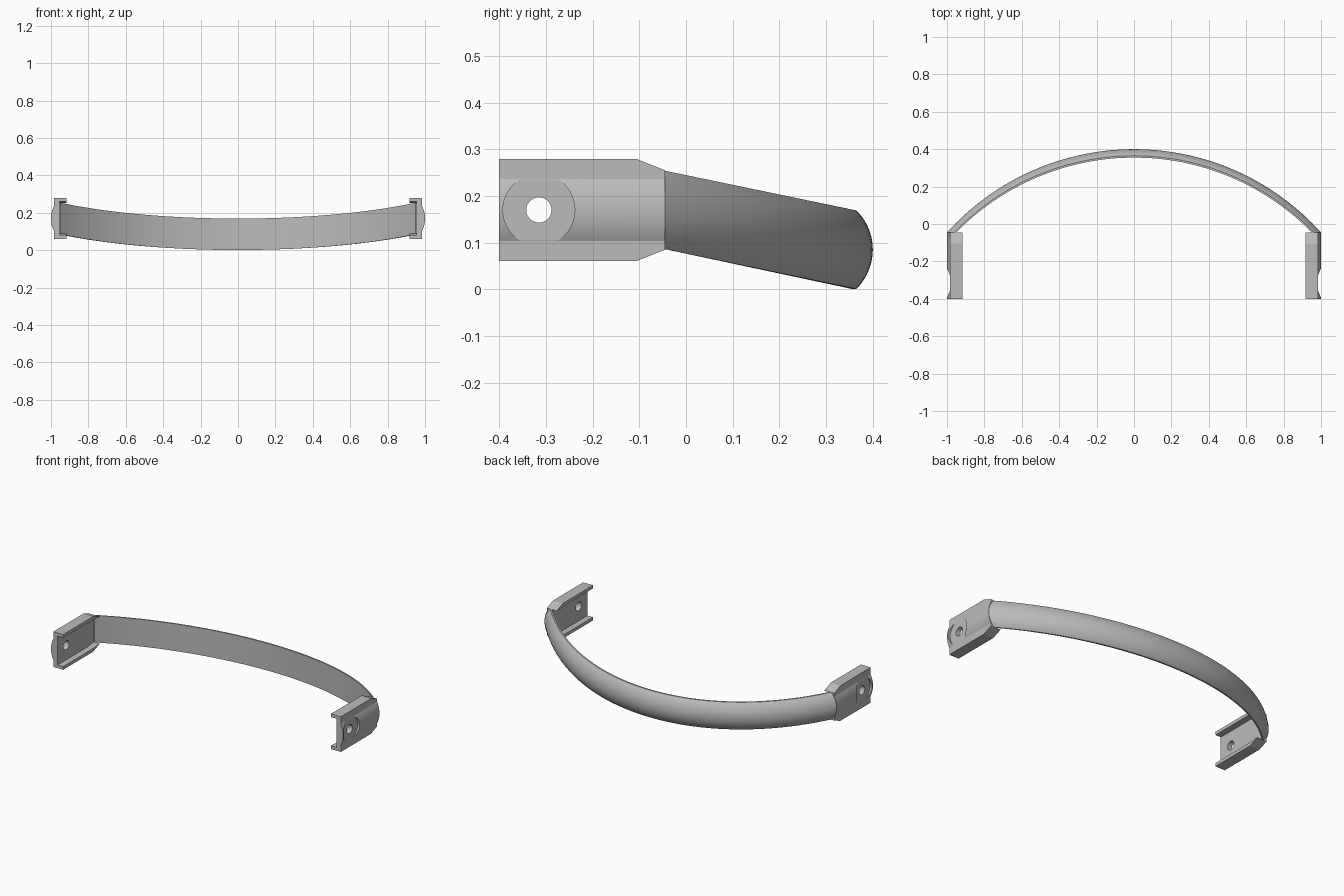
import bpy, bmesh, math

cube = bpy.data.objects.get("Cube")
if cube:
    bpy.data.objects.remove(cube, do_unlink=True)

grey = bpy.data.materials.new("plain grey")
grey.use_nodes = True
grey.diffuse_color = (0.5, 0.5, 0.5, 1)
grey.node_tree.nodes["Principled BSDF"].inputs["Base Color"].default_value = (0.5, 0.5, 0.5, 1)

MID = 0.17     # height of the bracket axis
END = -0.045   # where brackets meet the band


def loft(name, rings):
    """Closed solid through a list of equal-length point rings."""
    bm = bmesh.new()
    rows = [[bm.verts.new(p) for p in ring] for ring in rings]
    n = len(rows[0])
    for a, b in zip(rows, rows[1:]):
        for i in range(n):
            j = (i + 1) % n
            bm.faces.new((a[i], a[j], b[j], b[i]))
    bm.faces.new(rows[0])
    bm.faces.new(rows[-1])
    bmesh.ops.recalc_face_normals(bm, faces=bm.faces)
    mesh = bpy.data.meshes.new(name)
    bm.to_mesh(mesh)
    bm.free()
    obj = bpy.data.objects.new(name, mesh)
    bpy.context.collection.objects.link(obj)
    mesh.materials.append(grey)
    return obj


def activate(obj):
    bpy.ops.object.select_all(action='DESELECT')
    obj.select_set(True)
    bpy.context.view_layer.objects.active = obj


def smooth(obj, degrees):
    activate(obj)
    bpy.ops.object.shade_smooth_by_angle(angle=math.radians(degrees))


def arc(half, depth, steps):
    """Shallow circular bulge as (depth, height) pairs, bottom to top."""
    r = (half * half + depth * depth) / (2 * depth)
    a = math.asin(half / r)
    angles = [a * (2 * i / steps - 1) for i in range(steps + 1)]
    return [(r * math.cos(t) - r + depth, r * math.sin(t)) for t in angles]


# Band: flat inside, bulged outside, swept round a drooping arc
HALF = 0.084
section = [(0, HALF), (0, -HALF)] + [(0.01 + d, h) for d, h in arc(HALF, 0.035, 20)]


def bow(d, u):
    top, wide = 0.355 + d, 0.95 + 1.1 * d
    drop = top - END
    r = (wide * wide + drop * drop) / (2 * drop)
    t = u * math.asin(wide / r)
    return r * math.sin(t), top - r + r * math.cos(t)


rings = []
for k in range(65):
    u = k / 32 - 1
    centre = 0.085 + (0.355 - bow(0, u)[1]) * 0.2125
    rings.append([(*bow(d, u), centre + h) for d, h in section])
smooth(loft("band", rings), 30)


# Brackets: channel with a raised outer rib, tapered where it meets the band
def channel(y, outer, inner):
    rib = [(0.984 + d, h) for d, h in arc(0.066, 0.016, 16)]
    pts = [(0.955, inner), (0.917, inner), (0.917, outer), (0.984, outer)]
    profile = [(x, -h) for x, h in pts] + rib + pts[::-1]
    return [(x, y, MID + h) for x, h in profile]


bracket = loft("end_brackets", [channel(-0.4, 0.109, 0.089),
                                channel(-0.105, 0.109, 0.089),
                                channel(END, 0.085, 0.082)])


def drill(radius, x0, x1):
    bpy.ops.mesh.primitive_cylinder_add(vertices=48, radius=radius, depth=x1 - x0,
                                        location=((x0 + x1) / 2, -0.315, MID),
                                        rotation=(0, math.pi / 2, 0))
    cutter = bpy.context.object
    cutter.hide_render = True
    cutter.data.materials.append(grey)
    activate(bracket)
    mod = bracket.modifiers.new("cut", 'BOOLEAN')
    mod.operation = 'DIFFERENCE'
    mod.solver = 'EXACT'
    mod.object = cutter
    bpy.ops.object.modifier_apply(modifier=mod.name)
    bpy.data.objects.remove(cutter, do_unlink=True)


# Round seat in the rib and the pin hole through the plate
drill(0.077, 0.9845, 1.1)
drill(0.027, 0.85, 1.1)

mirror = bracket.modifiers.new("both sides", 'MIRROR')
mirror.use_mirror_merge = False
activate(bracket)
bpy.ops.object.modifier_apply(modifier=mirror.name)
smooth(bracket, 20)
